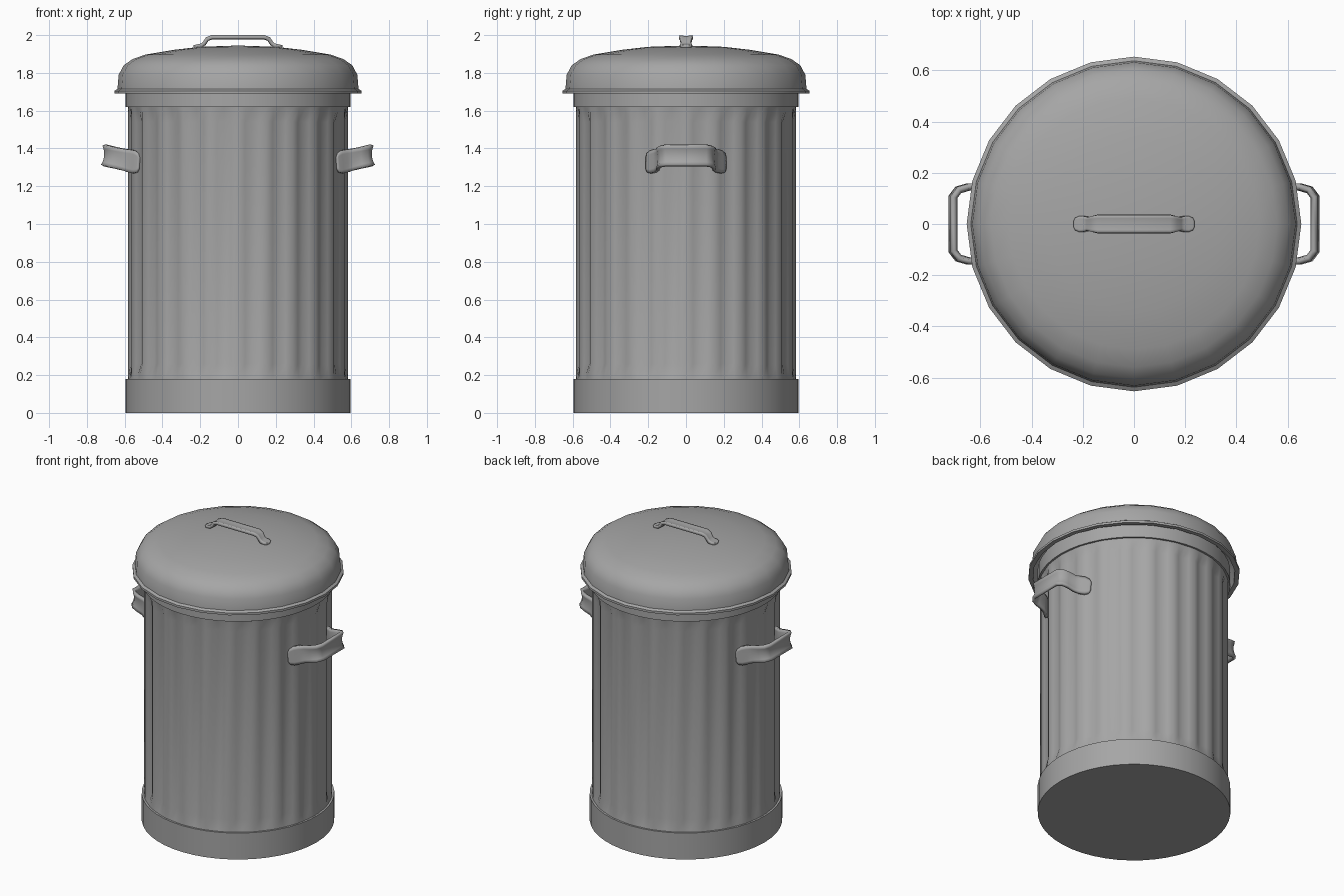
import bpy, bmesh, math
from mathutils import Vector

if "Cube" in bpy.data.objects:
    bpy.data.objects.remove(bpy.data.objects["Cube"])


def finish(name, bm, angle=40):
    bmesh.ops.remove_doubles(bm, verts=bm.verts, dist=1e-5)
    bmesh.ops.recalc_face_normals(bm, faces=bm.faces)
    me = bpy.data.meshes.new(name)
    bm.to_mesh(me)
    bm.free()
    me.materials.append(steel)
    ob = bpy.data.objects.new(name, me)
    bpy.context.collection.objects.link(ob)
    bpy.ops.object.select_all(action='DESELECT')
    ob.select_set(True)
    bpy.context.view_layer.objects.active = ob
    bpy.ops.object.shade_smooth_by_angle(angle=math.radians(angle))
    return ob


def lathe(name, profile, n, flutes=0):
    """Turn (radius, z, flute depth) points around z; r = 0 closes the end."""
    bm = bmesh.new()
    rings = []
    for r, z, d in profile:
        ring = []
        for i in range(n):
            a = 2 * math.pi * i / n
            rr = r - d * (0.5 - 0.5 * math.cos(flutes * a))
            ring.append(bm.verts.new((rr * math.cos(a), rr * math.sin(a), z)))
        rings.append(ring)
    for a, b in zip(rings, rings[1:]):
        for i in range(n):
            j = (i + 1) % n
            bm.faces.new((a[i], a[j], b[j], b[i]))
    bmesh.ops.dissolve_degenerate(bm, dist=1e-5, edges=bm.edges)
    return finish(name, bm)


def strap(name, half, place, thickness=0.02):
    """Symmetric bent strap; half = (along, out, half width, dish) points."""
    path = [(-s, h, w, k) for s, h, w, k in half] + half[::-1]
    bm = bmesh.new()
    rows = []
    for i, (s, h, w, k) in enumerate(path):
        p, q = path[max(i - 1, 0)], path[min(i + 1, len(path) - 1)]
        t = Vector((q[0] - p[0], q[1] - p[1])).normalized()
        row = []
        for j in range(7):
            v = j / 3 - 1
            off = k * v * v
            row.append(bm.verts.new(place(s - t.y * off, h + t.x * off, v * w)))
        rows.append(row)
    for a, b in zip(rows, rows[1:]):
        for j in range(6):
            bm.faces.new((a[j], a[j + 1], b[j + 1], b[j]))
    ob = finish(name, bm, 50)
    mod = ob.modifiers.new("thickness", 'SOLIDIFY')
    mod.thickness = thickness
    mod.offset = 0
    return ob


# Dark grey metal
steel = bpy.data.materials.new("steel")
steel.diffuse_color = (0.38, 0.38, 0.38, 1)
steel.use_nodes = True
steel.node_tree.nodes["Principled BSDF"].inputs["Base Color"].default_value = steel.diffuse_color

# Can: fluted wall fading out at both ends, plain base and rim bands
F = 0.026
lathe("can_body", [(0.583, 0.17, 0), (0.583, 0.19, 0.005), (0.583, 0.26, F),
                   (0.583, 1.54, F), (0.583, 1.61, 0.005), (0.583, 1.63, 0)], 96, 24)
lathe("base_band", [(0, 0, 0), (0.595, 0, 0), (0.595, 0.18, 0), (0.575, 0.18, 0)], 48)
lathe("rim_band", [(0.575, 1.62, 0), (0.595, 1.62, 0), (0.595, 1.72, 0),
                   (0.575, 1.72, 0), (0.575, 1.62, 0)], 48)

# Lid: low-sided dome shell with a flared lip
lid = [(0, 1.945), (0.2, 1.938), (0.34, 1.922), (0.49, 1.897), (0.56, 1.872),
       (0.605, 1.84), (0.632, 1.79), (0.638, 1.715), (0.654, 1.705), (0.654, 1.69),
       (0.625, 1.69), (0.615, 1.79), (0.58, 1.84), (0.48, 1.875), (0, 1.92)]
lathe("lid", [(r, z, 0) for r, z in lid], 24)

# Lid handle along x
strap("lid_handle", [(0.234, 1.936, 0.010, 0), (0.228, 1.938, 0.024, 0),
                     (0.212, 1.942, 0.032, 0), (0.192, 1.946, 0.030, 0),
                     (0.178, 1.955, 0.026, 0.002), (0.162, 1.978, 0.031, 0.003),
                     (0.140, 1.986, 0.036, 0.004)],
      lambda s, h, w: (s, w, h))

# Side handles, tilted upwards and mirrored left and right
grip = [(0.206, 0.520, 0.030, 0), (0.200, 0.530, 0.050, 0),
        (0.185, 0.550, 0.060, 0), (0.164, 0.576, 0.060, 0),
        (0.146, 0.605, 0.057, 0.004), (0.139, 0.650, 0.055, 0.009),
        (0.128, 0.682, 0.055, 0.012), (0.105, 0.699, 0.055, 0.014)]
for side, label in ((1, "right"), (-1, "left")):
    strap(label + "_handle", grip,
          lambda s, h, w, side=side: (side * (h - 0.08 * w), s,
                                      1.325 + 0.22 * (h - 0.535) + w))
